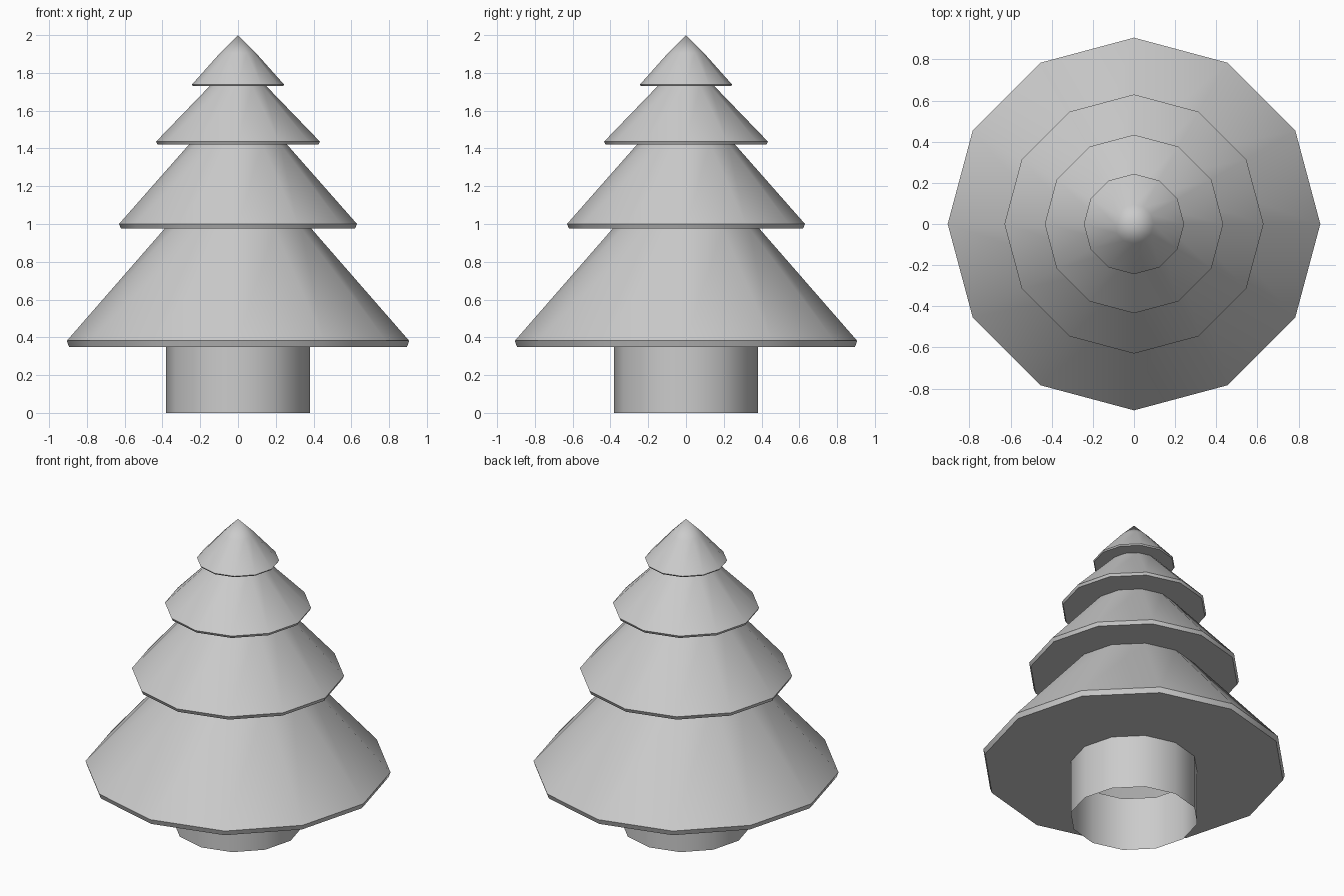
import bpy, bmesh
from math import cos, sin, pi, radians

if "Cube" in bpy.data.objects:
    bpy.data.objects.remove(bpy.data.objects["Cube"])

SIDES = 12


def lathe(name, profile):
    """Revolve (radius, z) points around z; a zero radius becomes a tip."""
    bm = bmesh.new()
    rings = []
    for r, z in profile:
        if r == 0:
            rings.append([bm.verts.new((0, 0, z))] * SIDES)
        else:
            rings.append([bm.verts.new((r * cos(2 * pi * i / SIDES),
                                        r * sin(2 * pi * i / SIDES), z))
                          for i in range(SIDES)])
    for low, high in zip(rings, rings[1:]):
        for i in range(SIDES):
            j = (i + 1) % SIDES
            bm.faces.new(dict.fromkeys((low[i], low[j], high[j], high[i])))
    mesh = bpy.data.meshes.new(name)
    bm.to_mesh(mesh)
    bm.free()
    obj = bpy.data.objects.new(name, mesh)
    bpy.context.collection.objects.link(obj)
    bpy.ops.object.select_all(action='DESELECT')
    obj.select_set(True)
    bpy.context.view_layer.objects.active = obj
    bpy.ops.object.shade_smooth_by_angle(angle=radians(40))
    return obj


# Open hollow trunk
lathe("trunk", [(0.38, 0), (0.38, 0.35)])

# Branch tiers: underside ring, thin bevelled rim, sloping skirt
lathe("bottom_branches", [(0.38, 0.35), (0.895, 0.35), (0.906, 0.382), (0.387, 0.977)])
lathe("lower_branches", [(0.387, 0.977), (0.62, 0.977), (0.63, 1.0), (0.26, 1.42)])
lathe("upper_branches", [(0.26, 1.42), (0.426, 1.42), (0.434, 1.436), (0.15, 1.73)])

# Pointed top
lathe("tree_top", [(0.15, 1.73), (0.239, 1.73), (0.244, 1.738), (0.095, 1.905), (0, 2.0)])
